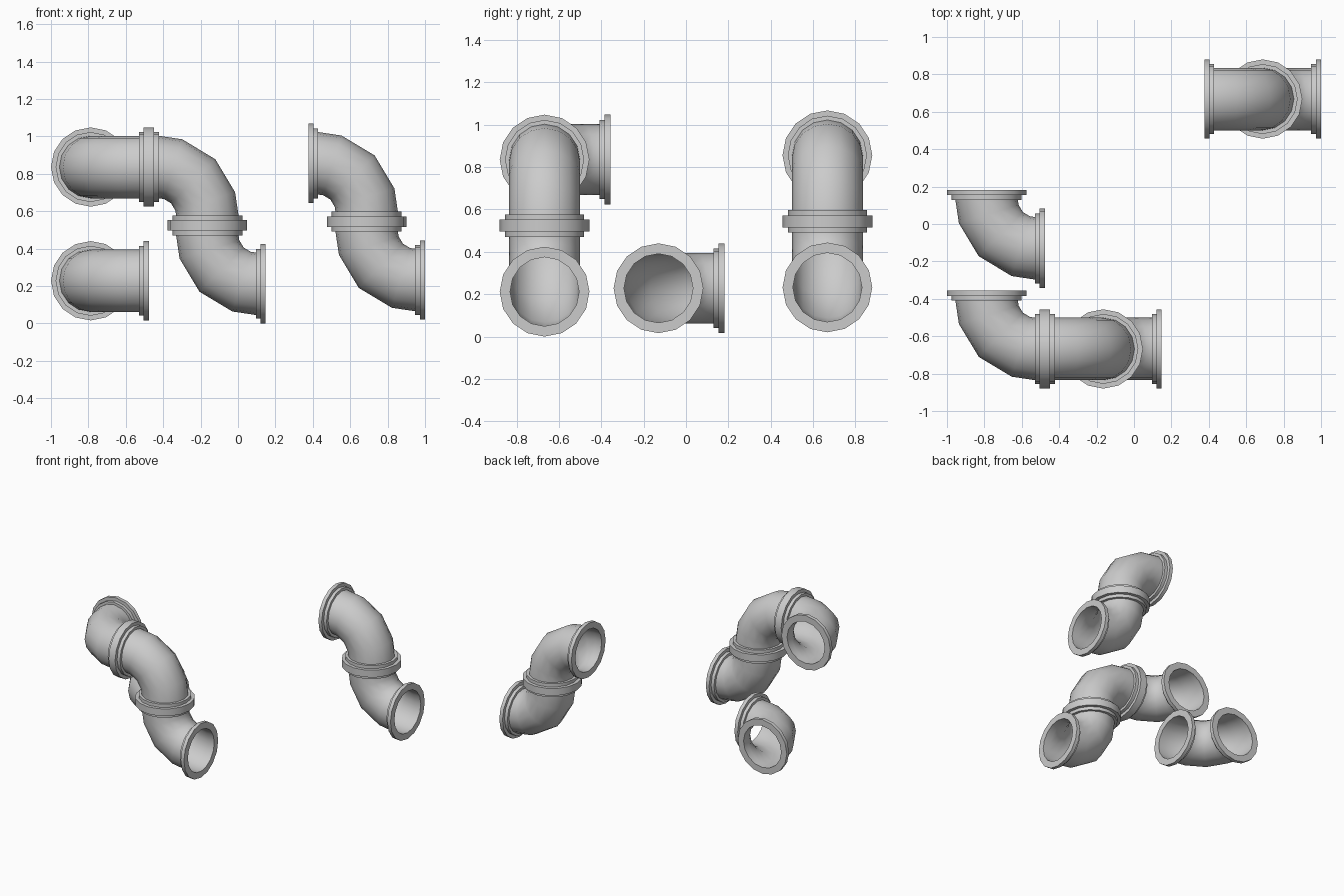
import bpy, bmesh
from math import sin, cos, radians, tau
from mathutils import Vector, Matrix

cube = bpy.data.objects.get("Cube")
if cube:
    bpy.data.objects.remove(cube, do_unlink=True)

grey = bpy.data.materials.new("pipe grey")
grey.use_nodes = True
colour = (0.6, 0.6, 0.6, 1)
grey.diffuse_color = colour
grey.node_tree.nodes["Principled BSDF"].inputs["Base Color"].default_value = colour

SIDES = 16
REACH = 0.312     # corner of the elbow to the outer flange face
BEND = 0.259      # radius of the bend's centre line
COLLAR = 0.284    # where the thin collar meets the wide flange
PIPE, BORE, STEP, RIM = 0.167, 0.163, 0.187, 0.212


def ring(bm, angle, radius, extra=0):
    """Circle of vertices across the bend, pushed out along a leg by extra."""
    t = radians(angle)
    outward = Vector((-cos(t), -sin(t), 0))
    centre = Vector((BEND, BEND, 0)) + outward * BEND
    centre += Vector((-sin(t), cos(t), 0)) * (extra if angle < 45 else -extra)
    return [bm.verts.new(centre + radius * (outward * cos(tau * i / SIDES)
            + Vector((0, 0, sin(tau * i / SIDES))))) for i in range(SIDES)]


# One hollow elbow with a stepped flange at both ends
flange = [(BORE, REACH), (RIM, REACH), (RIM, COLLAR), (STEP, COLLAR),
          (STEP, BEND), (PIPE, BEND)]
bm = bmesh.new()
rings = [ring(bm, 0, r, d - BEND) for r, d in flange]
rings += [ring(bm, a, PIPE) for a in (17, 45, 73)]
rings += [ring(bm, 90, r, d - BEND) for r, d in reversed(flange)]
rings += [ring(bm, a, BORE) for a in (90, 73, 45, 17, 0)]
for k, a in enumerate(rings):
    b = rings[(k + 1) % len(rings)]
    for i in range(SIDES):
        j = (i + 1) % SIDES
        bm.faces.new((a[i], a[j], b[j], b[i]))
bmesh.ops.recalc_face_normals(bm, faces=bm.faces)
mesh = bpy.data.meshes.new("elbow")
bm.to_mesh(mesh)
bm.free()
mesh.materials.append(grey)

X, Y, Z = Vector((1, 0, 0)), Vector((0, 1, 0)), Vector((0, 0, 1))


def elbow(name, corner, leg_a, leg_b):
    """Place an elbow by its corner and the directions of its two legs."""
    obj = bpy.data.objects.new(name, mesh)
    bpy.context.collection.objects.link(obj)
    turn = Matrix((leg_a, leg_b, leg_a.cross(leg_b))).transposed()
    obj.matrix_world = Matrix.Translation(corner) @ turn.to_4x4()
    return obj


# Three-elbow run, two-elbow run and a loose elbow
first = elbow("long_run_top_elbow", (-0.788, -0.668, 0.836), X, Y)
elbow("long_run_middle_elbow", (-0.164, -0.668, 0.836), -X, -Z)
elbow("long_run_bottom_elbow", (-0.164, -0.668, 0.212), Z, X)
elbow("short_run_top_elbow", (0.688, 0.668, 0.856), -X, -Z)
elbow("short_run_bottom_elbow", (0.688, 0.668, 0.232), Z, X)
elbow("loose_elbow", (-0.788, -0.13, 0.228), X, Y)

# Smooth pipes with crisp flange edges
bpy.ops.object.select_all(action='DESELECT')
first.select_set(True)
bpy.context.view_layer.objects.active = first
bpy.ops.object.shade_smooth_by_angle(angle=radians(35))
